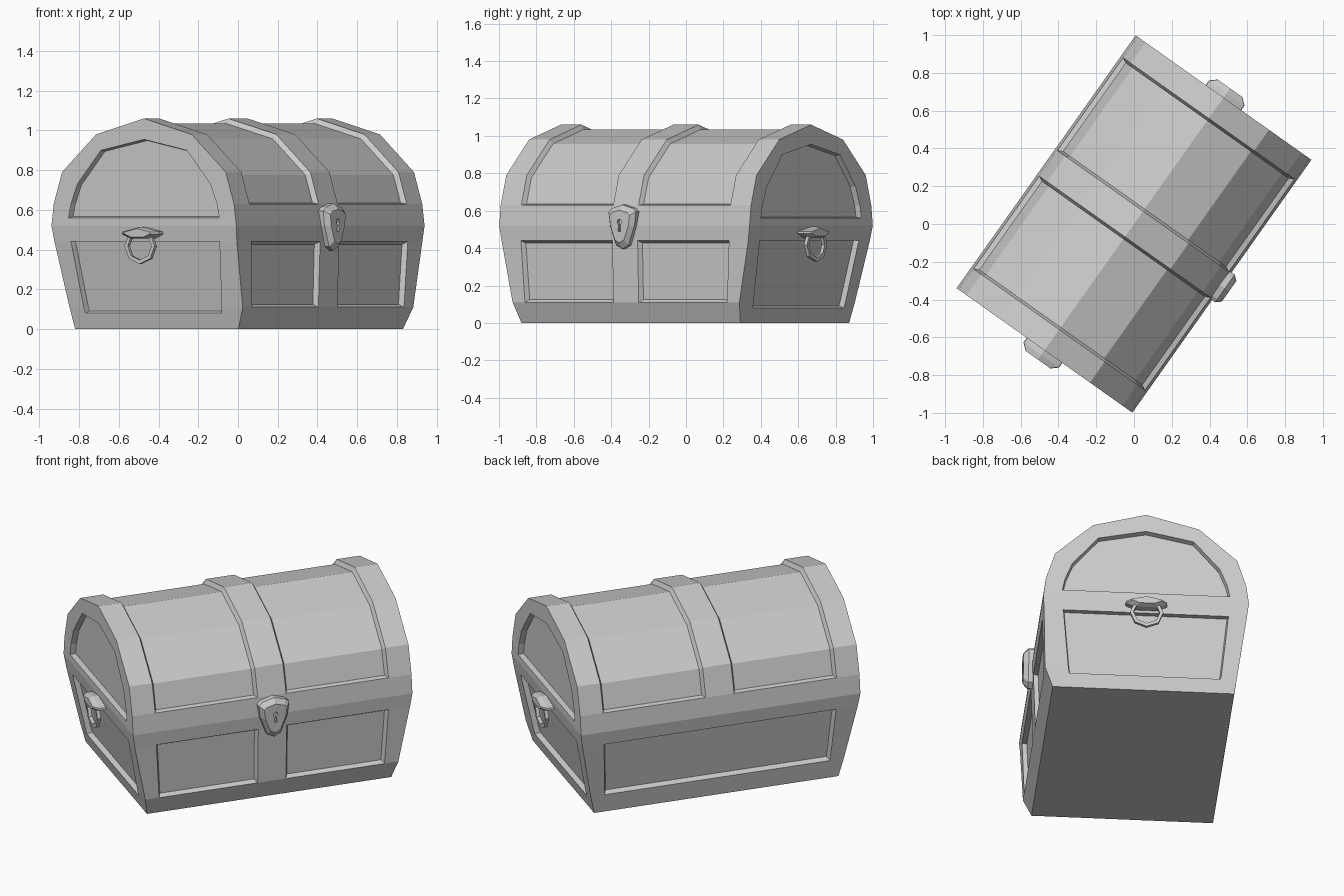
import bpy, bmesh, math
from mathutils import Matrix, Vector

if "Cube" in bpy.data.objects:
    bpy.data.objects.remove(bpy.data.objects["Cube"])

TURN = Matrix.Rotation(math.radians(54.7), 4, 'Z')   # whole chest is turned


def finish(bm, name):
    bmesh.ops.recalc_face_normals(bm, faces=bm.faces)
    bm.transform(TURN)
    mesh = bpy.data.meshes.new(name)
    bm.to_mesh(mesh)
    bm.free()
    ob = bpy.data.objects.new(name, mesh)
    bpy.context.collection.objects.link(ob)
    return ob


def bridge(bm, a, b):
    n = len(a)
    return [bm.faces.new((a[i], a[(i + 1) % n], b[(i + 1) % n], b[i])) for i in range(n)]


def loft(bm, rings):
    """Skin a list of point rings and cap both ends."""
    loops = [[bm.verts.new(p) for p in r] for r in rings]
    for a, b in zip(loops, loops[1:]):
        bridge(bm, a, b)
    bm.faces.new(loops[0])
    bm.faces.new(loops[-1])


# ---- chest: cross-section (depth towards front, height), front bottom to back bottom
lid = [(.57, .52), (.556, .63), (.505, .79), (.295, .98)]
prof = ([(.51, 0), (.555, .11), (.565, .44)] + lid + [(0, 1.06)]
        + [(-v, z) for v, z in reversed(lid)] + [(-.56, .44), (-.513, .11), (-.497, 0)])


def half_len(z):
    pts = [(0, .717), (.11, .743), (.44, .808), (.52, .82), (2, .82)]
    for (z0, a0), (z1, a1) in zip(pts, pts[1:]):
        if z <= z1:
            return a0 + (a1 - a0) * (z - z0) / (z1 - z0)


bm = bmesh.new()
loops = []
for k in range(6):
    ring = []
    for v, z in prof:
        a = half_len(z)
        m = .685 - .3 * (.82 - a)
        u = (-a, -m, -.083, .083, m, a)[k]
        ring.append(bm.verts.new((u, -v, z)))
    loops.append(ring)
grid = [bridge(bm, a, b) for a, b in zip(loops, loops[1:])]

# end walls: frame faces around a lower and an arched upper panel
lower = [(.42, .08), (.425, .11), (.457, .43), (.46, .44)]
lower += [(-v, z) for v, z in reversed(lower)]
upper = [(.465, .56), (.45, .63), (.41, .73), (.265, .9)]
upper = upper + [(0, .955)] + [(-v, z) for v, z in reversed(upper)]
end_panels = []
for ring, s in ((loops[0], -1), (loops[-1], 1)):
    for outer, pts in ((ring[:4] + ring[11:], lower), (ring[3:12], upper)):
        inner = [bm.verts.new((s * half_len(z), -v, z)) for v, z in pts]
        bridge(bm, outer, inner)
        end_panels.append(bm.faces.new(inner))
bmesh.ops.recalc_face_normals(bm, faces=bm.faces)

# sunken panels
regions = [[grid[1][1]], [grid[3][1]], [grid[k][12] for k in (1, 2, 3)]]
regions += [[grid[k][i] for i in range(4, 10)] for k in (1, 3)]
for faces in regions:
    bmesh.ops.inset_region(bm, faces=faces, thickness=.014, depth=-.025,
                           use_even_offset=True, use_boundary=True)
for f in end_panels:
    bmesh.ops.inset_region(bm, faces=[f], thickness=.006, depth=-.03,
                           use_even_offset=True, use_boundary=True)
finish(bm, "chest")

# ---- lock plate: bevelled shield with a keyhole
side = [(.07, .612), (.09, .595), (.08, .52), (.04, .415)]
shield = [(0, .632)] + side + [(0, .395)] + [(-u, z) for u, z in reversed(side)]


def scaled(pts, s, v, cz=.525):
    return [(u * s, -v, cz + (z - cz) * s) for u, z in pts]


bm = bmesh.new()
loft(bm, [scaled(shield, 1, .545), scaled(shield, 1, .59), scaled(shield, .74, .617)])
lock = finish(bm, "lock_plate")

key = [(.006, .525), (.014, .537), (.01, .55), (0, .556)]
hole = [(.008, .49)] + key + [(-u, z) for u, z in reversed(key[:3])] + [(-.008, .49)]
bm = bmesh.new()
loft(bm, [scaled(hole, 1, .6), scaled(hole, 1, .65)])
cutter = finish(bm, "keyhole_cutter")
cutter.hide_render = True
cutter.hide_set(True)
cut = lock.modifiers.new("keyhole", 'BOOLEAN')
cut.operation = 'DIFFERENCE'
cut.object = cutter

# ---- handles: bracket and hanging octagonal ring on each end
bracket = [(-.115, .478), (-.06, .455), (.06, .455), (.115, .478),
           (.112, .49), (0, .515), (-.112, .49)]
for s, tag in ((-1, "left"), (1, "right")):
    bm = bmesh.new()
    loft(bm, [[(s * u, v * k, .485 + (z - .485) * k) for v, z in bracket]
              for u, k in ((.79, 1), (.85, 1), (.88, .7))])
    finish(bm, "handle_bracket_" + tag)

    bm = bmesh.new()
    rings = []
    for i in range(8):
        t = 2 * math.pi * (i + .5) / 8 + math.pi / 8
        rings.append([bm.verts.new((s * .848 + .014 * math.cos(p),
                                    (.083 + .014 * math.sin(p)) * math.cos(t),
                                    .418 + (.08 + .014 * math.sin(p)) * math.sin(t)))
                      for p in (math.pi / 4 + j * math.pi / 2 for j in range(4))])
    for i in range(8):
        bridge(bm, rings[i], rings[(i + 1) % 8])
    finish(bm, "handle_ring_" + tag)
